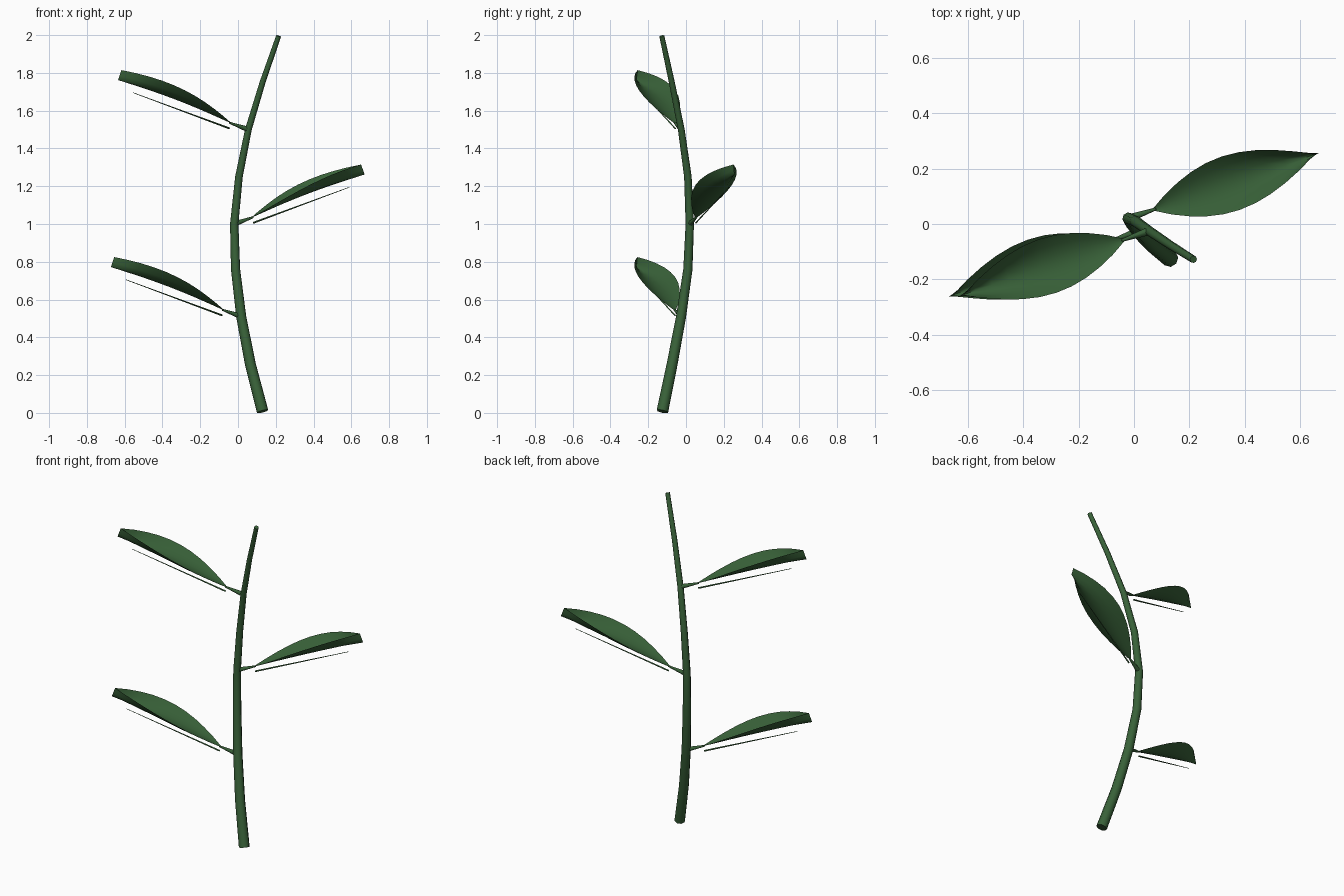
import bpy, bmesh, math
from mathutils import Vector

cube = bpy.data.objects.get("Cube")
if cube:
    bpy.data.objects.remove(cube, do_unlink=True)

green = bpy.data.materials.new("dark_green")
green.use_nodes = True
color = (0.04, 0.12, 0.04, 1)
green.diffuse_color = color
for node in green.node_tree.nodes:
    if node.type == 'BSDF_PRINCIPLED':
        node.inputs["Base Color"].default_value = color
        node.inputs["Roughness"].default_value = 0.7


def select_only(ob):
    bpy.ops.object.select_all(action='DESELECT')
    ob.select_set(True)
    bpy.context.view_layer.objects.active = ob


def tube(name, points, radii, bevel_resolution=2):
    """Tapered round tube along a path, with closed ends."""
    curve = bpy.data.curves.new(name, 'CURVE')
    curve.dimensions = '3D'
    curve.bevel_depth = 1
    curve.bevel_resolution = bevel_resolution
    curve.use_fill_caps = True
    spline = curve.splines.new('POLY')
    spline.points.add(len(points) - 1)
    for p, co, r in zip(spline.points, points, radii):
        p.co = (*co, 1)
        p.radius = r
    curve.materials.append(green)
    ob = bpy.data.objects.new(name, curve)
    bpy.context.collection.objects.link(ob)
    select_only(ob)
    bpy.ops.object.convert(target='MESH')
    bpy.ops.object.shade_smooth_by_angle(angle=math.radians(50))
    return ob


def blade(name, base, tip, half_width=0.1, rows=10, cols=6):
    """Lens-shaped sheet whose edges cup upward toward the tip."""
    axis = tip - base
    d = axis.normalized()
    side = d.cross(Vector((0, 0, 1))).normalized()
    normal = side.cross(d)
    bm = bmesh.new()
    grid = []
    for i in range(rows + 1):
        t = i / rows
        width = half_width * max(0.0, math.sin(math.pi * t)) ** 0.9
        width += 0.004 * (1 - t)
        cup = 0.062 * math.sin(math.pi * 0.64 * t)
        arch = 0.012 * math.sin(math.pi * t)
        row = []
        for j in range(cols + 1):
            u = 2 * j / cols - 1
            co = base + axis * t + side * (u * width)
            row.append(bm.verts.new(co + normal * (cup * u * u + arch)))
        grid.append(row)
    for a, b in zip(grid, grid[1:]):
        for j in range(cols):
            bm.faces.new((a[j], a[j + 1], b[j + 1], b[j]))
    mesh = bpy.data.meshes.new(name)
    bm.to_mesh(mesh)
    bm.free()
    mesh.materials.append(green)
    ob = bpy.data.objects.new(name, mesh)
    bpy.context.collection.objects.link(ob)
    select_only(ob)
    bpy.ops.object.shade_smooth_by_angle(angle=math.radians(60))


# Bowed, tapering stem
stem_path = [(0.13, -0.125, 0.008), (0.065, -0.073, 0.26), (0.017, -0.026, 0.51),
             (-0.013, 0.01, 0.76), (-0.02, 0.02, 1.0), (0.005, 0.01, 1.25),
             (0.055, -0.025, 1.5), (0.13, -0.075, 1.75), (0.215, -0.128, 1.995)]
tube("stem", stem_path, [0.031 - 0.0022 * i for i in range(9)])

# Alternating leaves, each with a stalk and a fine rib beneath
for label, index, sign in (("lower", 2, -1), ("middle", 4, 1), ("upper", 6, -1)):
    node = Vector(stem_path[index])

    def at(x, y, z):
        return node + Vector((sign * x, sign * y, z))

    tube(label + "_leaf_stalk", [at(0, 0, 0), at(0.1, 0.035, 0.036)], [0.015, 0.005])
    blade(label + "_leaf", at(0.09, 0.032, 0.033), at(0.69, 0.237, 0.262))
    tube(label + "_leaf_rib", [at(0.1, 0.032, 0.006), at(0.61, 0.208, 0.195)],
         [0.005, 0.0015], 0)
